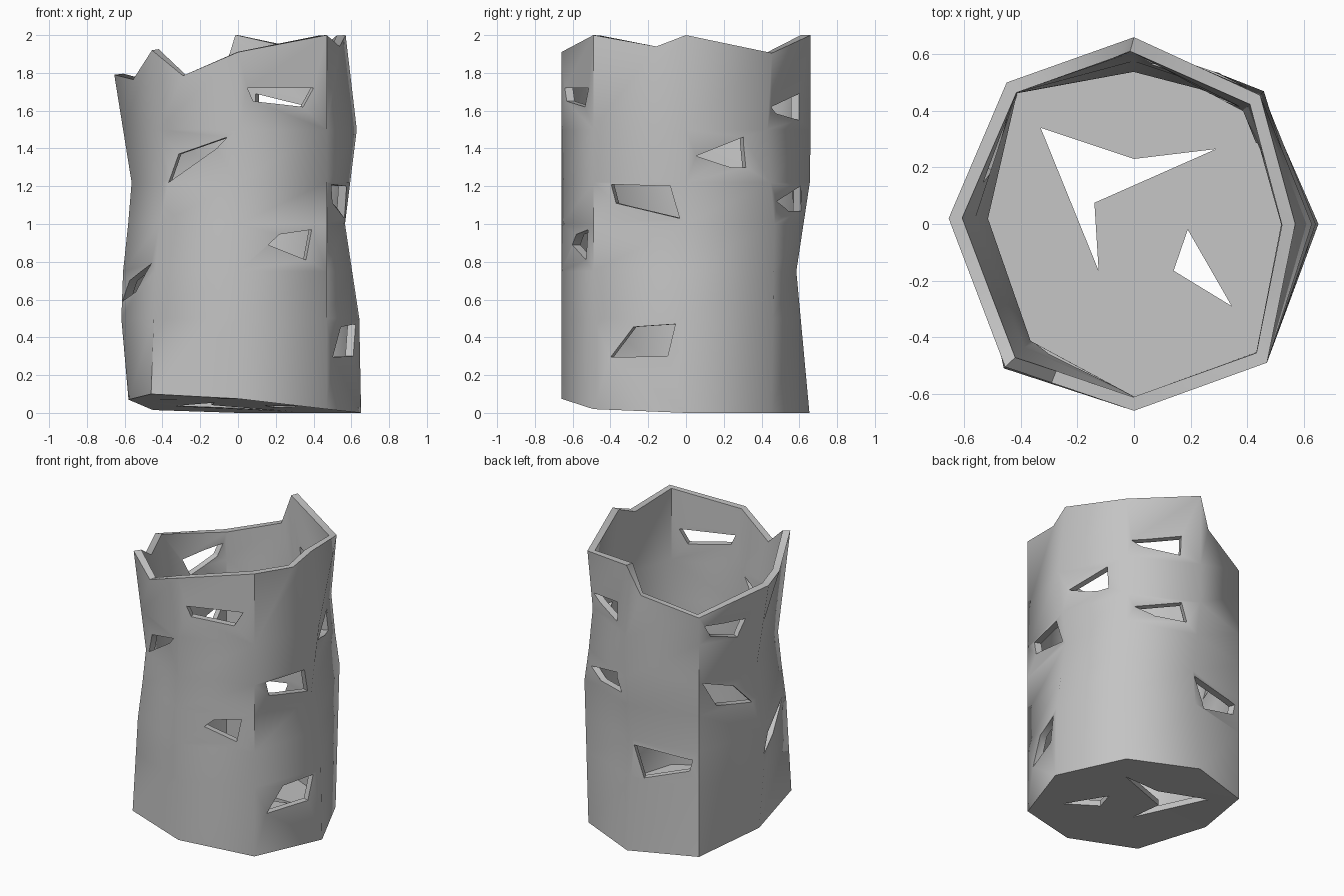
import bpy, bmesh
from mathutils import Vector

if "Cube" in bpy.data.objects:
    bpy.data.objects.remove(bpy.data.objects["Cube"])

# Eight corner columns, counter-clockwise from +x:
# plan position, then a (height, scale) profile from foot to rim
COLUMNS = [
    ((.655, 0), [(0, .995), (.48, .985), (1, .865), (1.5, .96), (2, .87)]),
    ((.45, .46), [(0, .98), (1, 1.02), (1.45, .93), (1.905, .99)]),
    ((0, .66), [(0, .99), (.75, .885), (1.25, 1), (2, 1)]),
    ((-.45, .5), [(.015, 1), (1.69, 1)]),
    ((-.655, .02), [(.07, .885), (.59, .955), (1.2, .855), (1.79, 1)]),
    ((-.46, -.51), [(.1, 1), (.75, .95), (1.2, .87), (1.92, .99)]),
    ((0, -.66), [(.075, 1), (1.91, 1)]),
    ((.47, -.49), [(.02, 1), (2, 1)]),
]
LEVELS = [.5, .75, 1, 1.22, 1.5]
# Rim notches: side index -> (fraction along the side, height)
NOTCHES = {3: None, 2: (.2, 1.8), 4: (.5, 1.765), 5: (.36, 1.785), 7: (.68, 1.94)}
# Wall holes: side index, measured axis (0 = x, 1 = y), outline as (coordinate, height)
WALL_HOLES = [
    (6, 0, [(.05, 1.72), (.40, 1.72), (.345, 1.62), (.08, 1.65)]),
    (5, 0, [(-.06, 1.46), (-.33, 1.37), (-.39, 1.22), (-.12, 1.40)]),
    (6, 0, [(.16, .89), (.22, .945), (.39, .97), (.36, .81)]),
    (4, 1, [(0, .59), (-.1, .70), (-.42, .79), (-.2, .64)]),
    (7, 1, [(-.40, .295), (-.28, .455), (-.06, .47), (-.10, .30)]),
    (7, 1, [(-.40, 1.21), (-.1, 1.2), (-.06, 1.03), (-.375, 1.11)]),
    (0, 1, [(.07, 1.36), (.32, 1.46), (.33, 1.3), (.255, 1.3)]),
    (1, 0, [(.41, 1.62), (.115, 1.69), (.12, 1.55), (.35, 1.585)]),
    (1, 0, [(.40, 1.12), (.115, 1.2), (.08, 1.07), (.28, 1.07)]),
    (2, 0, [(-.03, .715), (-.41, .685), (-.39, .605), (-.1, .505)]),
    (3, 1, [(.47, 1.22), (.23, 1.12), (.10, .97), (.365, 1.03)]),
    (3, 1, [(.46, 1.62), (.17, 1.59), (.22, 1.47), (.42, 1.54)]),
]
FLOOR_HOLES = [
    [(-.33, .34), (0, .23), (.29, .265), (-.14, .075), (-.125, -.165)],
    [(.19, -.02), (.14, -.165), (.345, -.29)],
]


def plan(i):
    return Vector((*COLUMNS[i % 8][0], 0))


def column_point(i, z):
    """Point on a column at height z, following its profile."""
    profile = COLUMNS[i][1]
    for (z0, s0), (z1, s1) in zip(profile, profile[1:]):
        if z <= z1:
            break
    p = plan(i) * (s0 + (s1 - s0) * (z - z0) / (z1 - z0))
    p.z = z
    return p


def make_object(name, bm):
    mesh = bpy.data.meshes.new(name)
    bm.to_mesh(mesh)
    bm.free()
    obj = bpy.data.objects.new(name, mesh)
    bpy.context.collection.objects.link(obj)
    return obj


def add_prism(bm, outline, depth):
    """Closed prism reaching the given depth to both sides of an outline."""
    a = [bm.verts.new(p - depth) for p in outline]
    b = [bm.verts.new(p + depth) for p in outline]
    bm.faces.new(a)
    bm.faces.new(b[::-1])
    for k in range(len(a)):
        j = (k + 1) % len(a)
        bm.faces.new((a[j], a[k], b[k], b[j]))


# Outer skin: uneven eight-sided wall and floor
bm = bmesh.new()
columns = []
for i in range(8):
    profile = COLUMNS[i][1]
    heights = [profile[0][0], *LEVELS, profile[-1][0]]
    columns.append([bm.verts.new(column_point(i, z)) for z in heights])
bm.faces.new([c[0] for c in reversed(columns)])
for i in range(8):
    a, b = columns[i], columns[(i + 1) % 8]
    for k in range(len(a) - 1):
        ring = [a[k], b[k], b[k + 1], a[k + 1]]
        if k == len(a) - 2 and NOTCHES.get(i):
            t, z = NOTCHES[i]
            p = a[-1].co.lerp(b[-1].co, t)
            p.z = z
            ring.insert(3, bm.verts.new(p))
        bm.faces.new(ring)
cup = make_object("perforated_cup", bm)

# Cutter holding every wall and floor opening
bm = bmesh.new()
for side, axis, outline in WALL_HOLES:
    a, b = plan(side), plan(side + 1)
    along = b - a
    normal = Vector((along.y, -along.x, 0)).normalized()
    points = []
    for u, z in outline:
        p = a.lerp(b, (u - a[axis]) / along[axis])
        points.append(Vector((p.x, p.y, z)))
    add_prism(bm, points, normal * .18)
for outline in FLOOR_HOLES:
    add_prism(bm, [Vector((x, y, .05)) for x, y in outline], Vector((0, 0, .2)))
bmesh.ops.recalc_face_normals(bm, faces=bm.faces)
cutter = make_object("hole_cutter", bm)
cutter.hide_render = True

# Wall thickness, then the openings
solid = cup.modifiers.new("thickness", 'SOLIDIFY')
solid.thickness = .045
solid.offset = -1
solid.use_even_offset = True
cut = cup.modifiers.new("holes", 'BOOLEAN')
cut.operation = 'DIFFERENCE'
cut.solver = 'EXACT'
cut.object = cutter

bpy.ops.object.select_all(action='DESELECT')
cup.select_set(True)
bpy.context.view_layer.objects.active = cup
for name in ("thickness", "holes"):
    bpy.ops.object.modifier_apply(modifier=name)
bpy.data.objects.remove(cutter)

# Single grey finish
grey = bpy.data.materials.new("plain_grey")
grey.use_nodes = True
colour = (.55, .55, .55, 1)
grey.diffuse_color = colour
grey.node_tree.nodes["Principled BSDF"].inputs["Base Color"].default_value = colour
cup.data.materials.clear()
cup.data.materials.append(grey)
bpy.ops.object.shade_smooth_by_angle(angle=.96)
